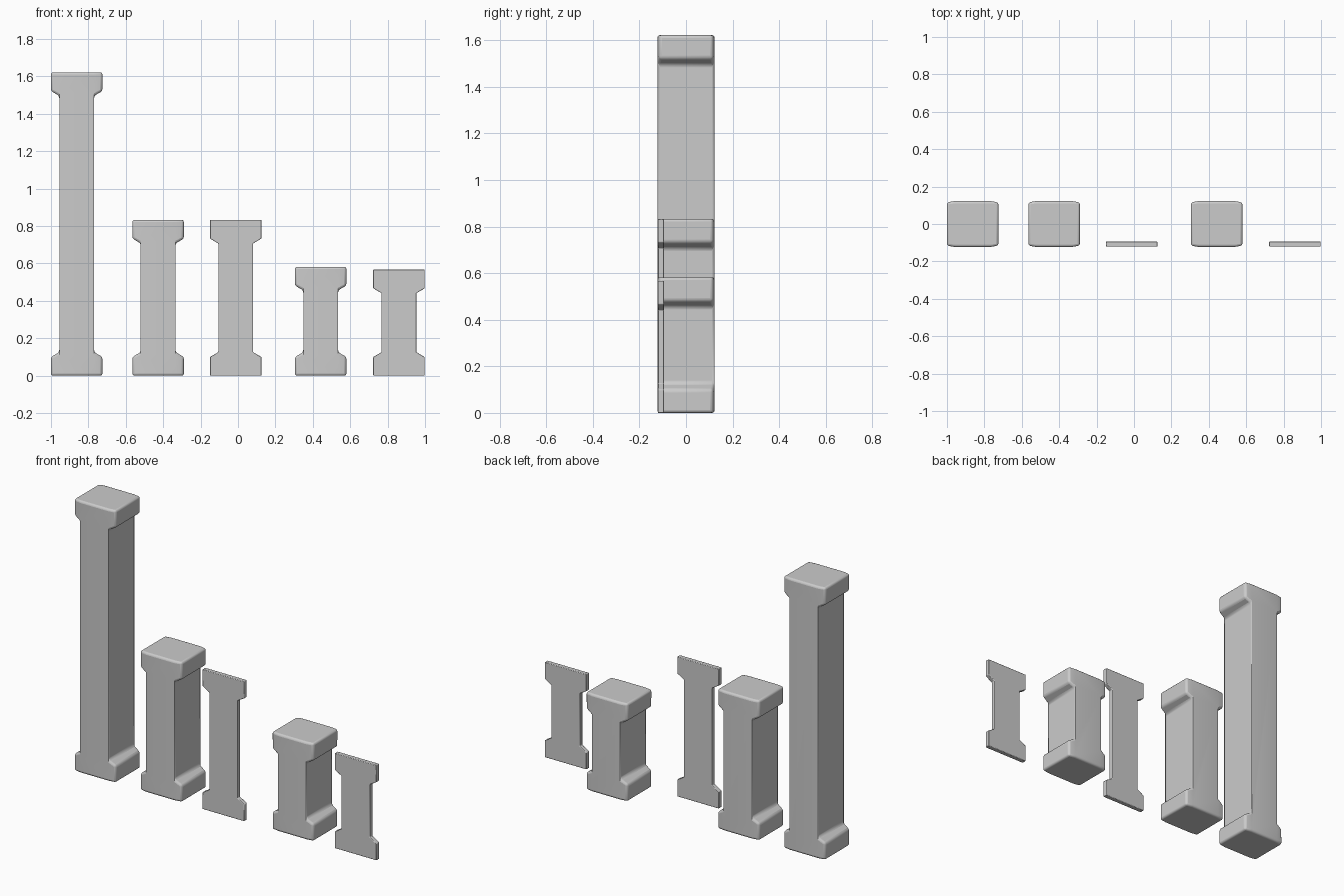
import bpy, bmesh
from mathutils import Vector

if "Cube" in bpy.data.objects:
    bpy.data.objects.remove(bpy.data.objects["Cube"])

W, S = 0.1375, 0.093        # half widths of the end blocks and the shaft
LOW, NECK = 0.10, 0.126     # block height at its outer edge and at the shaft


def i_post(name, cx, height, y0, y1, bulge, bevel, segments):
    """I-shaped profile extruded front to back, with softened edges."""
    bm = bmesh.new()
    h = height
    cache = {}

    def v(x, z):
        if (x, z) not in cache:
            cache[(x, z)] = bm.verts.new((x, y0, z))
        return cache[(x, z)]

    # central strip of the profile
    faces = [bm.faces.new([v(*p) for p in (
        (-S, 0), (S, 0), (S, NECK), (S, h - NECK), (S, h),
        (-S, h), (-S, h - NECK), (-S, NECK))])]
    # four sloped end lobes
    for sx in (-1, 1):
        s, w = sx * S, sx * W
        faces.append(bm.faces.new([v(s, 0), v(w, 0), v(w, LOW), v(s, NECK)]))
        faces.append(bm.faces.new([v(s, h - NECK), v(w, h - LOW), v(w, h), v(s, h)]))
    ext = bmesh.ops.extrude_face_region(bm, geom=faces, use_keep_orig=True)
    new = [g for g in ext["geom"] if isinstance(g, bmesh.types.BMVert)]
    bmesh.ops.translate(bm, verts=new, vec=Vector((0, y1 - y0, 0)))
    # pull the outer corners in so front and back bow gently
    for vert in bm.verts:
        if abs(vert.co.x) > S + 0.01:
            vert.co.y *= 1 - bulge
    bmesh.ops.recalc_face_normals(bm, faces=bm.faces)
    mesh = bpy.data.meshes.new(name)
    bm.to_mesh(mesh)
    bm.free()
    ob = bpy.data.objects.new(name, mesh)
    bpy.context.collection.objects.link(ob)
    ob.location.x = cx
    mod = ob.modifiers.new("soft_edges", "BEVEL")
    mod.width = bevel
    mod.segments = segments
    mod.limit_method = 'ANGLE'
    mod.angle_limit = 0.4
    bpy.ops.object.select_all(action='DESELECT')
    ob.select_set(True)
    bpy.context.view_layer.objects.active = ob
    bpy.ops.object.shade_smooth_by_angle()
    return ob


# full-depth pillars
for name, cx, h in (("tall_pillar", -0.8625, 1.622),
                    ("medium_pillar", -0.427, 0.833),
                    ("short_pillar", 0.442, 0.582)):
    i_post(name, cx, h, -0.123, 0.123, 0.06, 0.012, 3)

# thin flat pilasters
for name, cx, h in (("medium_pilaster", -0.0125, 0.833),
                    ("short_pilaster", 0.8605, 0.567)):
    i_post(name, cx, h, -0.121, -0.094, 0, 0.003, 2)
